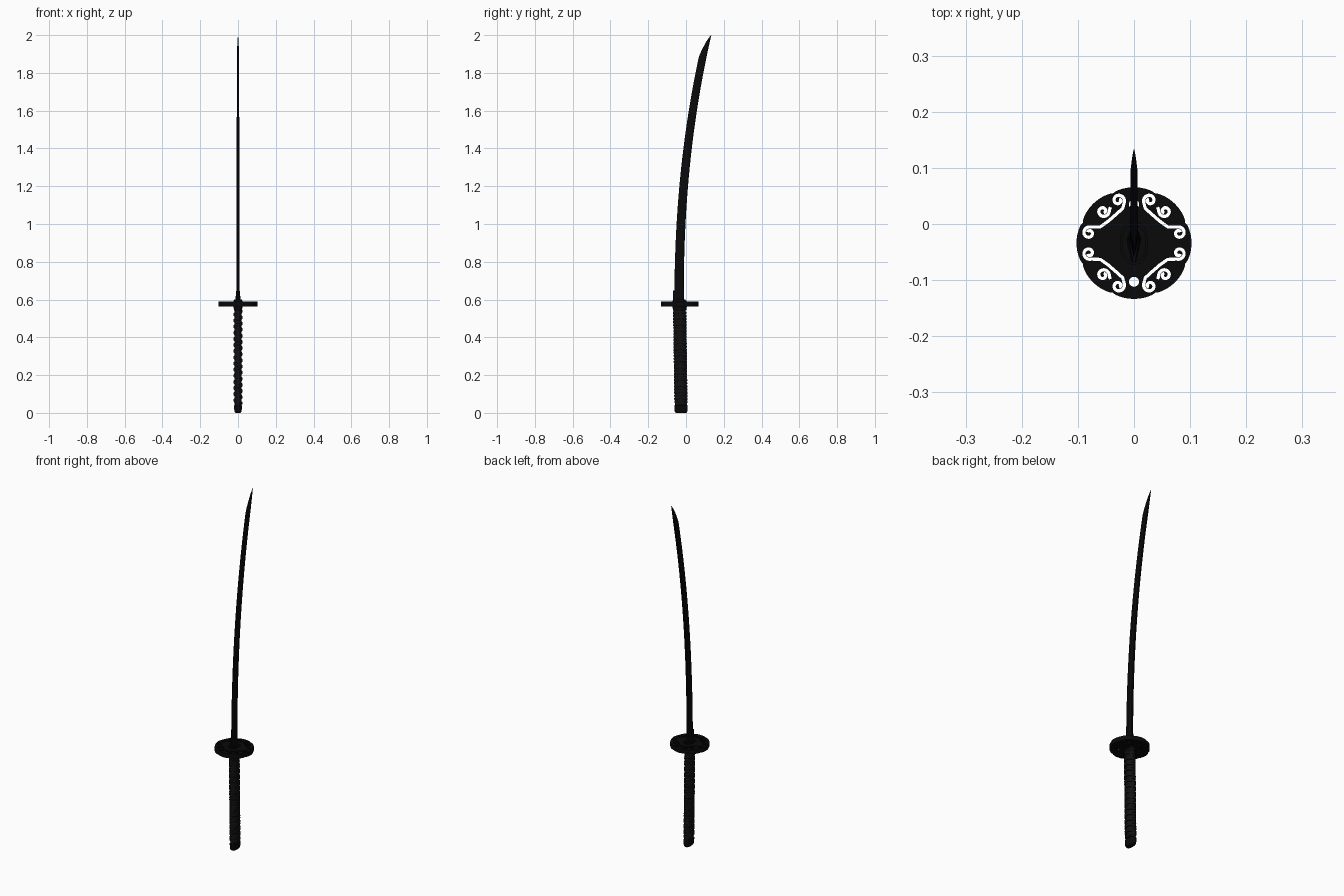
import bpy
from math import sin, cos, pi, radians, hypot, sqrt

if "Cube" in bpy.data.objects:
    bpy.data.objects.remove(bpy.data.objects["Cube"])


def material(name, v):
    m = bpy.data.materials.new(name)
    m.diffuse_color = (v, v, v, 1)
    m.use_nodes = True
    m.node_tree.nodes["Principled BSDF"].inputs["Base Color"].default_value = m.diffuse_color
    return m


STEEL = material("dark_steel", 0.003)
CLOTH = material("dark_cloth", 0.006)
GUARD_Y, GUARD_Z = -0.034, 0.577


def finish(ob, mat, angle):
    ob.data.materials.clear()
    ob.data.materials.append(mat)
    bpy.ops.object.select_all(action='DESELECT')
    ob.select_set(True)
    bpy.context.view_layer.objects.active = ob
    bpy.ops.object.shade_smooth_by_angle(angle=radians(angle))


def loft(name, rings, mat, angle=30):
    """Skin closed rings of equal length and cap both ends."""
    n = len(rings[0])
    verts = [p for r in rings for p in r]
    faces = [(i * n + j, i * n + (j + 1) % n, (i + 1) * n + (j + 1) % n, (i + 1) * n + j)
             for i in range(len(rings) - 1) for j in range(n)]
    faces += [tuple(reversed(range(n))), tuple(range(len(verts) - n, len(verts)))]
    me = bpy.data.meshes.new(name)
    me.from_pydata(verts, [], faces)
    ob = bpy.data.objects.new(name, me)
    bpy.context.collection.objects.link(ob)
    finish(ob, mat, angle)
    return ob


def grip_y(z):
    return -0.026 - 0.008 * z / 0.57


def oval(z, rx, ry, n=40):
    def se(v):
        return abs(v) ** 0.85 * (1 if v > 0 else -1)
    return [(rx * se(cos(2 * pi * k / n)), grip_y(z) + ry * se(sin(2 * pi * k / n)), z)
            for k in range(n)]


# Blade: curved, ridged section tapering to an angled point
rows = []
for i in range(61):
    z = 0.585 + 1.415 * i / 60
    t = max(0, (z - 0.6) / 1.4)
    spine = -0.012 + 0.146 * t ** 2.2
    w = 0.050 - 0.010 * t
    h = 0.008 - 0.002 * t
    if z > 1.89:
        k = max(0.01, (2 - z) / 0.11) ** 0.65
        w, h = w * k, h * k
    rows.append([(x * h, spine - f * w, z) for x, f in
                 ((0, 0), (-0.75, 0.04), (-1, 0.32), (0, 1), (1, 0.32), (0.75, 0.04))])
loft("blade", rows, STEEL, 6)

# Blade collar
loft("blade_collar", [[(x * s, -0.039 + y, z) for x, y in
                       ((0.5, 0.028), (-0.5, 0.028), (-1, 0.012), (-0.25, -0.03), (0.25, -0.03), (1, 0.012))]
                      for z, s in ((0.585, 0.014), (0.635, 0.011), (0.648, 0.009))], STEEL)

# Washers either side of the guard
for name, z, s in (("upper_washer", 0.588, 1), ("upper_thin_washer", 0.593, 0.85), ("lower_washer", 0.560, 1)):
    loft(name, [oval(z, 0.025 * s, 0.038 * s), oval(z + 0.006, 0.025 * s, 0.038 * s)], STEEL)


# Guard: lobed plate pierced by mirrored scrolls
def spiral(c, start, turn, r0=0.0112, r1=0.003, n=32):
    return [(c[0] + (r0 + (r1 - r0) * i / n) * cos(radians(start + turn * i / n)),
             c[1] + (r0 + (r1 - r0) * i / n) * sin(radians(start + turn * i / n)))
            for i in range(n + 1)]


def ribbon(path, w=0.0058):
    left, right = [], []
    for i, (x, y) in enumerate(path):
        a, b = path[max(0, i - 1)], path[min(len(path) - 1, i + 1)]
        dx, dy = b[0] - a[0], b[1] - a[1]
        d = hypot(dx, dy)
        left.append((x - dy / d * w / 2, y + dx / d * w / 2))
        right.append((x + dy / d * w / 2, y - dx / d * w / 2))
    return left + right[::-1]


cu = bpy.data.curves.new("guard", 'CURVE')
cu.dimensions, cu.fill_mode, cu.extrude = '2D', 'BOTH', 0.0125


def outline(points):
    sp = cu.splines.new('POLY')
    sp.points.add(len(points) - 1)
    for p, (x, y) in zip(sp.points, points):
        p.co = (x, y, 0, 1)
    sp.use_cyclic_u = True


rim = []
for k in range(128):
    a = 2 * pi * k / 128
    r = 0.0985 + 0.004 * sqrt(abs(cos(4 * a)))
    rim.append((r * cos(a), 0.97 * r * sin(a)))
outline(rim)
long_scroll = (spiral((0.028, 0.076), 200, -440)[::-1]
               + [(0.020, 0.062), (0.031, 0.052), (0.046, 0.039), (0.060, 0.029)]
               + spiral((0.080, 0.018), 110, -440))
short_scroll = [(0.042, 0.064)] + spiral((0.055, 0.057), 170, 440)
for sx in (1, -1):
    for sy in (1, -1):
        for path in (long_scroll, short_scroll):
            outline([(x * sx, y * sy) for x, y in ribbon(path)])
for sy in (1, -1):
    outline([(0.009 * cos(k * pi / 10), 0.069 * sy + 0.009 * sin(k * pi / 10)) for k in range(20)])
guard = bpy.data.objects.new("guard", cu)
guard.location = (0, GUARD_Y, GUARD_Z)
bpy.context.collection.objects.link(guard)
bpy.ops.object.select_all(action='DESELECT')
guard.select_set(True)
bpy.context.view_layer.objects.active = guard
bpy.ops.object.convert(target='MESH')
finish(bpy.context.object, STEEL, 30)

# Grip core, end cap and top ferrule
loft("grip_core", [oval(0.03 + 0.53 * i / 8, 0.0175, 0.032) for i in range(9)], CLOTH)
loft("end_cap", [oval(z, rx, ry) for z, rx, ry in
                 ((0.0, 0.013, 0.027), (0.004, 0.017, 0.032), (0.012, 0.0195, 0.0345),
                  (0.038, 0.021, 0.0355), (0.042, 0.018, 0.033))], STEEL)
loft("top_ferrule", [oval(z, rx, ry) for z, rx, ry in
                     ((0.542, 0.020, 0.034), (0.545, 0.022, 0.036), (0.562, 0.023, 0.037))], STEEL)

# Grip wrap: two opposed bands that cross on the flat sides
PITCH, TURNS, STEPS = 0.0325, 15, 48
for name, d in (("wrap_band_a", 1), ("wrap_band_b", -1)):
    rings = []
    for i in range(TURNS * STEPS + 1):
        a = 2 * pi * i / STEPS
        z = 0.0505 + PITCH * (a + 0.45 * sin(2 * a)) / (2 * pi)
        lift = 0.0032 * max(0, cos(a)) ** 6 + 0.0032 * max(0, -cos(a)) ** 6
        ring = []
        for off, dz in ((-0.001, -0.0072), (0.0020, -0.0068), (0.0032, -0.003), (0.0032, 0.003),
                        (0.0020, 0.0068), (-0.001, 0.0072)):
            r = off + (lift if off > 0 else 0)
            zz = z + dz
            ring.append(((0.0175 + r) * abs(cos(a)) ** 0.85 * (1 if cos(a) > 0 else -1),
                         grip_y(zz) + d * (0.032 + r) * abs(sin(a)) ** 0.85 * (1 if sin(a) > 0 else -1), zz))
        rings.append(ring if d > 0 else ring[::-1])
    loft(name, rings, CLOTH, 40)
